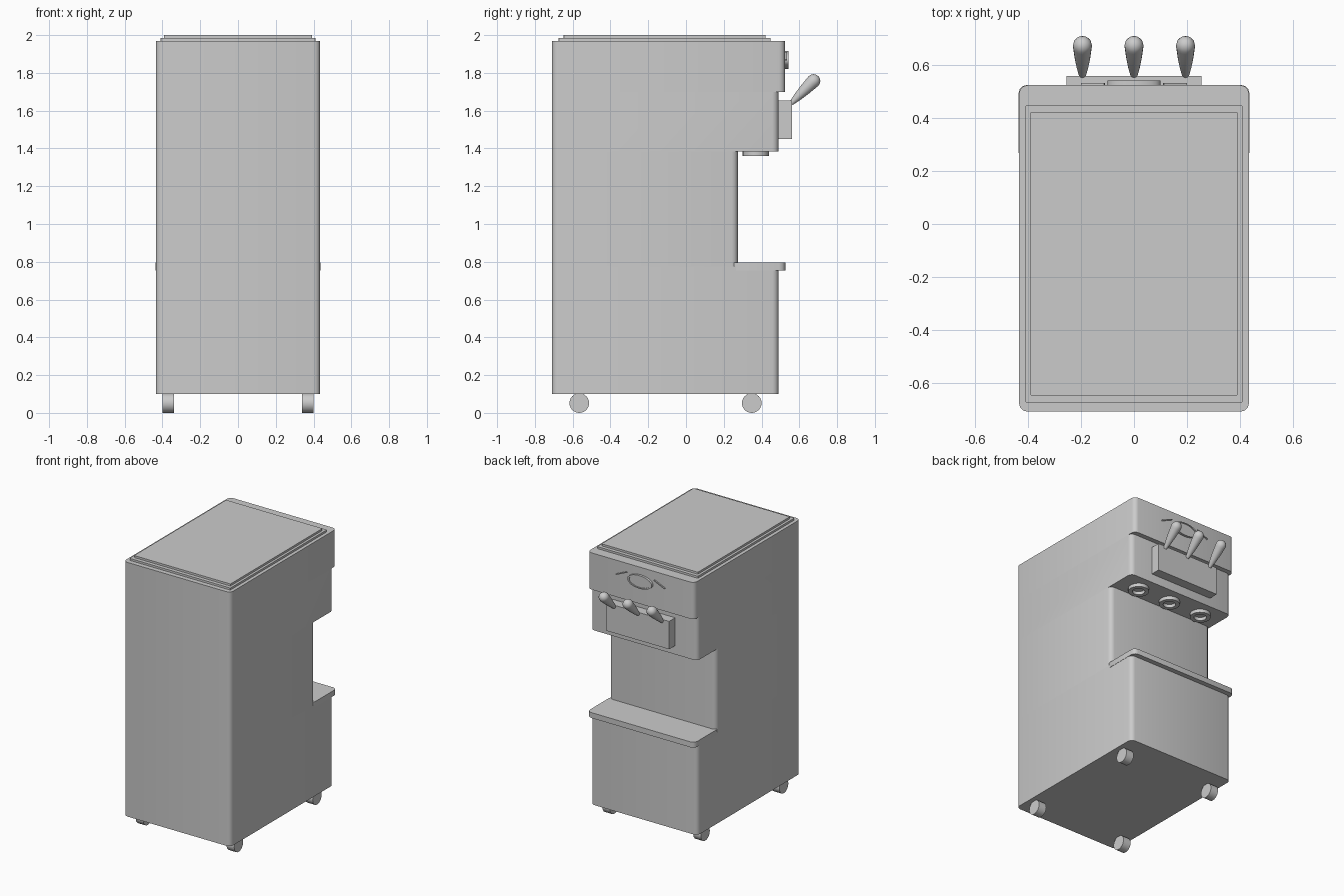
import bpy, bmesh, math
from mathutils import Vector, Matrix

if "Cube" in bpy.data.objects:
    bpy.data.objects.remove(bpy.data.objects["Cube"])

BACK = -0.71


def finish(bm, name, angle=35):
    bmesh.ops.recalc_face_normals(bm, faces=bm.faces[:])
    me = bpy.data.meshes.new(name)
    bm.to_mesh(me)
    bm.free()
    ob = bpy.data.objects.new(name, me)
    bpy.context.collection.objects.link(ob)
    bpy.ops.object.select_all(action='DESELECT')
    ob.select_set(True)
    bpy.context.view_layer.objects.active = ob
    bpy.ops.object.shade_smooth_by_angle(angle=math.radians(angle))
    return ob


def rounded_rect(hx, y0, y1, r, seg=3):
    pts = []
    for sx, cy, a0 in ((1, y1 - r, 0), (-1, y1 - r, 90), (-1, y0 + r, 180), (1, y0 + r, 270)):
        for i in range(seg + 1):
            a = math.radians(a0 + 90 * i / seg)
            pts.append((sx * (hx - r) + r * math.cos(a), cy + r * math.sin(a)))
    return pts


def loft(name, levels):
    """Stack rounded rectangles (z, half width, back y, front y, radius)."""
    bm = bmesh.new()
    rings = [[bm.verts.new((x, y, z)) for x, y in rounded_rect(hx, y0, y1, r)]
             for z, hx, y0, y1, r in levels]
    for a, b in zip(rings, rings[1:]):
        for i in range(len(a)):
            j = (i + 1) % len(a)
            bm.faces.new((a[i], a[j], b[j], b[i]))
    bm.faces.new(rings[0][::-1])
    bm.faces.new(rings[-1])
    # drop the empty slivers where two levels share a wall
    bmesh.ops.delete(bm, geom=[f for f in bm.faces if f.calc_area() < 1e-7], context='FACES_ONLY')
    bmesh.ops.remove_doubles(bm, verts=bm.verts[:], dist=1e-5)
    return finish(bm, name)


def lathe(name, profile, matrix, seg=24, scale=(1, 1, 1)):
    """Spin (radius, height) points around z, then place with matrix."""
    bm = bmesh.new()
    vs = [bm.verts.new((r, 0, h)) for r, h in profile]
    es = [bm.edges.new(p) for p in zip(vs, vs[1:])]
    bmesh.ops.spin(bm, geom=vs + es, cent=(0, 0, 0), axis=(0, 0, 1),
                   angle=2 * math.pi, steps=seg, use_duplicate=False)
    bmesh.ops.remove_doubles(bm, verts=bm.verts[:], dist=1e-5)
    bmesh.ops.scale(bm, vec=scale, verts=bm.verts[:])
    bmesh.ops.transform(bm, matrix=matrix, verts=bm.verts[:])
    return finish(bm, name)


def box(name, center, size, tilt=0):
    bm = bmesh.new()
    m = (Matrix.Translation(center) @ Matrix.Rotation(tilt, 4, 'Y')
         @ Matrix.Diagonal((*size, 1)))
    bmesh.ops.create_cube(bm, size=1, matrix=m)
    return finish(bm, name)


# Cabinet: base, serving recess, dispenser block and overhanging head
W, R = 0.435, 0.033
steps = [(0.1, 0.49), (0.775, 0.49), (0.775, 0.275), (1.385, 0.275),
         (1.385, 0.49), (1.70, 0.49), (1.70, 0.525), (1.97, 0.525)]
loft("cabinet", [(z, W, BACK, y, R) for z, y in steps])

# Two-step lid
loft("lid", [(1.965, 0.41, -0.675, 0.448, 0.004), (1.985, 0.41, -0.675, 0.448, 0.004),
             (1.985, 0.392, -0.648, 0.422, 0.004), (2.0, 0.392, -0.648, 0.422, 0.004)])

# Drip shelf
loft("drip_shelf", [(0.755, 0.437, 0.24, 0.526, R), (0.795, 0.437, 0.24, 0.526, R)])

# Dispenser panel
box("dispenser_panel", (0, 0.523, 1.552), (0.51, 0.075, 0.205))

# Draw handles, leaning outward
grip = [(0, -0.005), (0.012, -0.005), (0.022, 0.045), (0.030, 0.10), (0.035, 0.15)]
grip += [(0.036 * math.cos(math.radians(a)), 0.163 + 0.036 * math.sin(math.radians(a)))
         for a in (0, 22, 45, 67)] + [(0, 0.199)]
lean = Vector((0, 0.115, 0.115)).to_track_quat('Z', 'Y').to_matrix().to_4x4()
for i, x in enumerate((-0.195, 0, 0.195)):
    lathe(f"handle_{i + 1}", grip, Matrix.Translation((x, 0.56, 1.642)) @ lean, 16)

# Hollow nozzles under the dispenser block
ring = [(0.07, 0.03), (0.07, 0), (0.042, 0), (0.042, 0.024), (0, 0.024)]
for i, x in enumerate((-0.27, 0, 0.27)):
    lathe(f"nozzle_{i + 1}", ring, Matrix.Translation((x, 0.37, 1.36)))

# Plain oval badge with raised rim, and trim strips either side
facing = Matrix.Translation((0, 0.52, 1.868)) @ Matrix.Rotation(-math.pi / 2, 4, 'X')
lathe("oval_badge", [(1, 0), (1, 0.022), (0.86, 0.022), (0.86, 0.016), (0, 0.016)],
      facing, 32, (0.1, 0.048, 1))
for side in (-1, 1):
    box(f"trim_strip_{'left' if side < 0 else 'right'}", (side * 0.155, 0.528, 1.888),
        (0.095, 0.012, 0.007), side * math.radians(24))

# Wheels
wheel = [(0, -0.031), (0.052, -0.031), (0.052, 0.031), (0, 0.031)]
for end, y in (("rear", -0.565), ("front", 0.348)):
    for side in (-1, 1):
        lathe(f"wheel_{end}_{'left' if side < 0 else 'right'}", wheel,
              Matrix.Translation((side * 0.37, y, 0.052)) @ Matrix.Rotation(math.pi / 2, 4, 'Y'))
